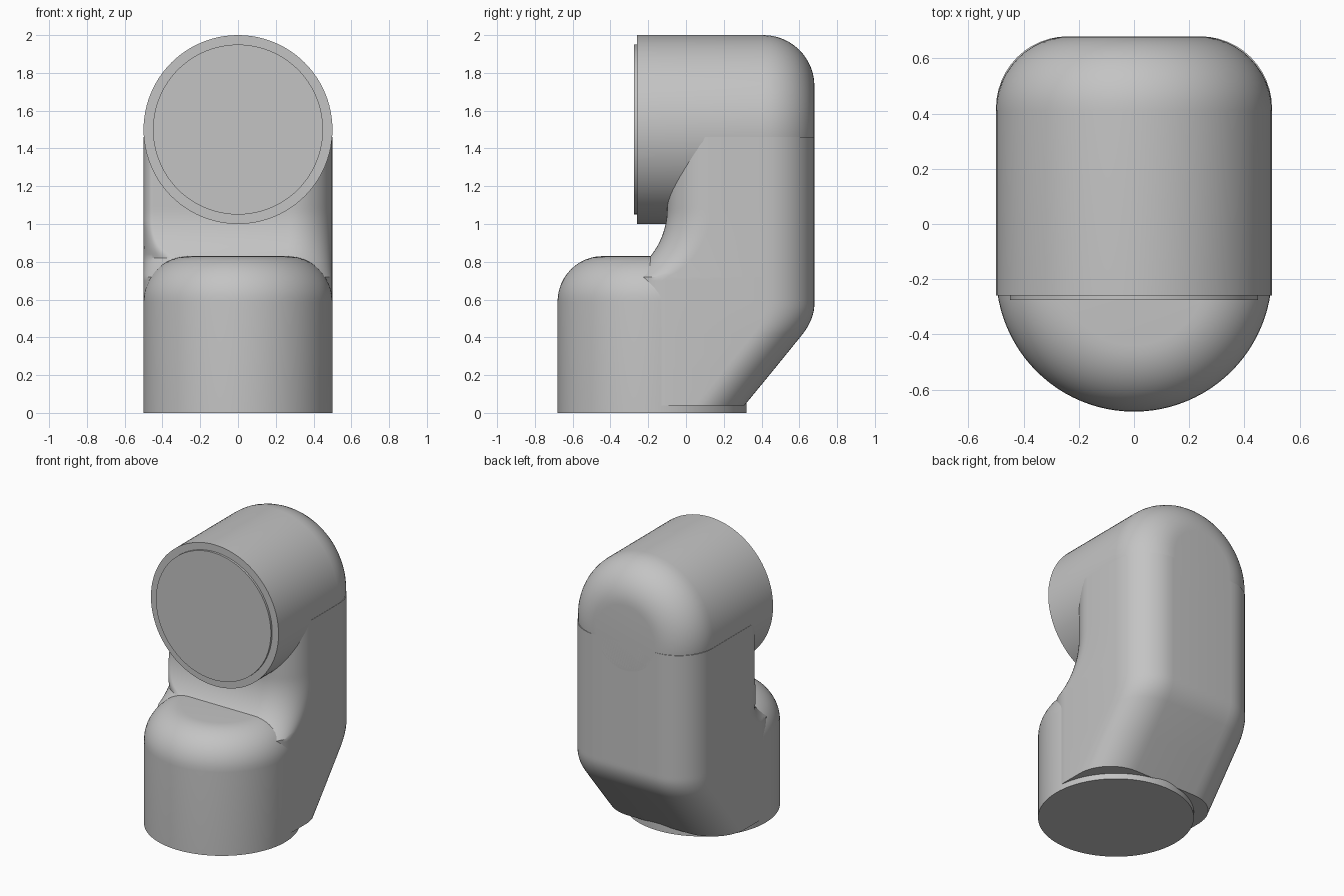
import bpy, bmesh
from math import sin, cos, pi, sqrt, radians

cube = bpy.data.objects.get("Cube")
if cube:
    bpy.data.objects.remove(cube, do_unlink=True)

grey = bpy.data.materials.new("plain grey")
grey.use_nodes = True
grey.diffuse_color = (0.55, 0.55, 0.55, 1)
grey.node_tree.nodes["Principled BSDF"].inputs["Base Color"].default_value = grey.diffuse_color


def loft(name, rings):
    """Skin a stack of equal closed rings and cap both ends."""
    bm = bmesh.new()
    loops = [[bm.verts.new(p) for p in ring] for ring in rings]
    count = len(loops[0])
    for low, high in zip(loops, loops[1:]):
        for i in range(count):
            j = (i + 1) % count
            bm.faces.new((low[i], low[j], high[j], high[i]))
    bm.faces.new(loops[0][::-1])
    bm.faces.new(loops[-1])
    bmesh.ops.recalc_face_normals(bm, faces=bm.faces)
    mesh = bpy.data.meshes.new(name)
    bm.to_mesh(mesh)
    bm.free()
    obj = bpy.data.objects.new(name, mesh)
    bpy.context.collection.objects.link(obj)
    mesh.materials.append(grey)
    bpy.ops.object.select_all(action='DESELECT')
    obj.select_set(True)
    bpy.context.view_layer.objects.active = obj
    bpy.ops.object.shade_smooth_by_angle(angle=radians(30))
    return obj


def barrel(name, radius, start, end, fillet, place, sides=96, steps=12):
    """Cylinder along an axis, with a rounded rim at its far end."""
    profile = [(radius, start)]
    if fillet:
        for k in range(steps + 1):
            a = k / steps * pi / 2
            profile.append((radius - fillet + fillet * cos(a), end - fillet + fillet * sin(a)))
    else:
        profile.append((radius, end))
    turns = [2 * pi * i / sides for i in range(sides)]
    return loft(name, [[place(r * cos(t), r * sin(t), h) for t in turns] for r, h in profile])


def upright(u, v, h):
    return (u, v - 0.18, h)


def lying(u, v, h):
    return (u, h, v + 1.5)


barrel("lower_barrel", 0.5, 0, 0.83, 0.24, upright)
barrel("upper_barrel", 0.5, -0.26, 0.68, 0.27, lying)
barrel("end_cap", 0.45, -0.275, -0.25, 0, lying)


# Connecting elbow: rounded rectangle sections that follow the front and back outlines
def front_y(z):
    drop = min(max(1.08 - z, 0), 0.36)
    return -0.5 + sqrt(0.16 - drop * drop)


def back_y(z):
    if z < 0.42:
        return 0.31 + (z - 0.04) * 0.82
    t = min((z - 0.42) / 0.16, 1)
    return 0.62 + 0.12 * t - 0.06 * t * t


def right_corner(z):
    """The right front edge is tight above and widens into the lower barrel."""
    t = min(max((1.0 - z) / 0.17, 0), 1)
    return 0.05 + 0.15 * (1 - sqrt(1 - t * t)), 0.09 + 0.12 * t


def section(z, steps=12):
    f, b = front_y(z), back_y(z)
    rx, ry = right_corner(z)
    corners = [(1, 1, b, 0.26, 0.26), (-1, 1, b, 0.26, 0.26),
               (-1, -1, f, rx, ry), (1, -1, f, 0.23, 0.23)]
    ring = []
    for n, (sx, sy, edge, wx, wy) in enumerate(corners):
        for k in range(steps + 1):
            a = (n + k / steps) * pi / 2
            ring.append((sx * (0.5 - wx) + wx * cos(a), edge - sy * wy + wy * sin(a), z))
    return ring


levels = [0.04, 0.23] + [0.42 + 0.02 * k for k in range(35)] + [1.3, 1.46]
loft("elbow", [section(z) for z in levels])
